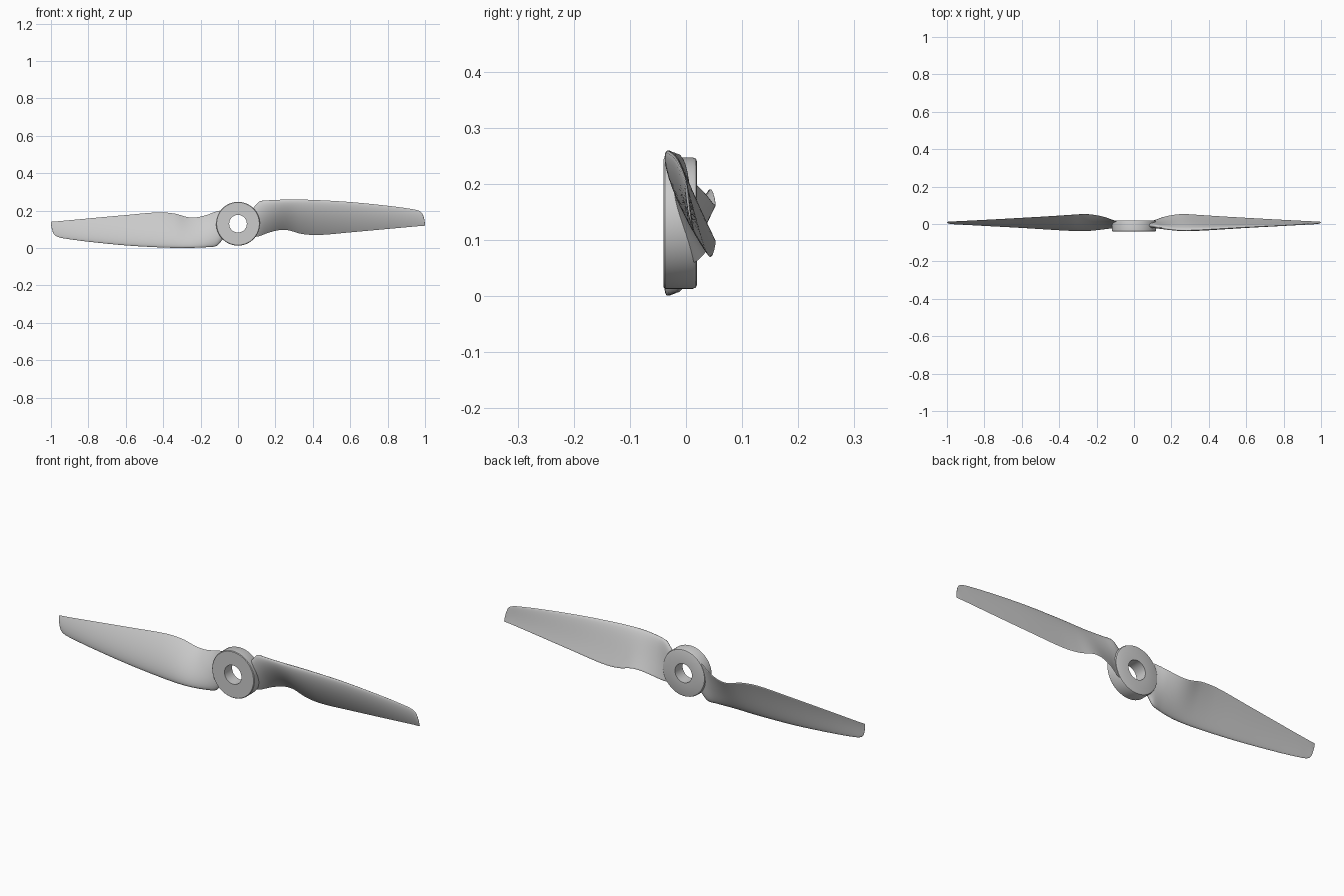
import bpy, bmesh, math
from mathutils import Vector, Matrix

if "Cube" in bpy.data.objects:
    bpy.data.objects.remove(bpy.data.objects["Cube"])

CZ = 0.13  # height of the spin axis

# Blade stations: x, leading edge y, z, trailing edge y, z, thickness ratio
STATIONS = [
    (0.070, -0.006, 0.200, 0.012, 0.062, 0.16),
    (0.090, -0.008, 0.224, 0.014, 0.060, 0.16),
    (0.115, -0.012, 0.249, 0.022, 0.064, 0.15),
    (0.160, -0.022, 0.255, 0.038, 0.081, 0.15),
    (0.220, -0.031, 0.258, 0.050, 0.096, 0.15),
    (0.270, -0.034, 0.259, 0.053, 0.095, 0.15),
    (0.340, -0.032, 0.259, 0.049, 0.076, 0.14),
    (0.430, -0.027, 0.256, 0.043, 0.070, 0.125),
    (0.600, -0.017, 0.246, 0.033, 0.084, 0.11),
    (0.800, -0.007, 0.226, 0.022, 0.102, 0.095),
    (0.920, -0.001, 0.210, 0.016, 0.113, 0.08),
    (0.965, 0.001, 0.200, 0.014, 0.117, 0.07),
    (0.985, 0.003, 0.185, 0.013, 0.118, 0.07),
    (0.995, 0.006, 0.158, 0.012, 0.119, 0.07),
    (1.000, 0.010, 0.130, 0.012, 0.120, 0.07),
]


def slope(i, k):
    a, b = STATIONS[max(i - 1, 0)], STATIONS[min(i + 1, len(STATIONS) - 1)]
    return (b[k] - a[k]) / (b[0] - a[0])


def sample(i, f):
    """Smooth cubic between station i and i + 1."""
    a, b = STATIONS[i], STATIONS[i + 1]
    h = b[0] - a[0]
    out = [a[0] + f * h]
    for k in range(1, 6):
        out.append((2*f**3 - 3*f*f + 1) * a[k] + (f**3 - 2*f*f + f) * h * slope(i, k)
                   + (3*f*f - 2*f**3) * b[k] + (f**3 - f*f) * h * slope(i + 1, k))
    return out


def airfoil(n=16):
    """Unit section (chord position, thickness, camber), round nose, thin tail."""
    pts = []
    for j in range(2 * n):
        a = math.pi * j / n
        c = (1 + math.cos(a)) / 2
        t = 5 * (0.2969 * math.sqrt(c) - 0.126 * c - 0.3516 * c**2
                 + 0.2843 * c**3 - 0.1015 * c**4) + 0.02 * c
        pts.append((c, t if j < n else -t, 0.14 * c * (1 - c)))
    return pts


def finish(bm, name, angle):
    bmesh.ops.recalc_face_normals(bm, faces=bm.faces)
    me = bpy.data.meshes.new(name)
    bm.to_mesh(me)
    bm.free()
    ob = bpy.data.objects.new(name, me)
    bpy.context.collection.objects.link(ob)
    bpy.ops.object.select_all(action='DESELECT')
    ob.select_set(True)
    bpy.context.view_layer.objects.active = ob
    bpy.ops.object.shade_smooth_by_angle(angle=math.radians(angle))
    return ob


def make_blade(name, turn):
    bm = bmesh.new()
    rows = [sample(i, s / 5) for i in range(len(STATIONS) - 1) for s in range(5)]
    rows.append(list(STATIONS[-1]))
    section, rings = airfoil(), []
    for x, ly, lz, ty, tz, thick in rows:
        le, te = Vector((x, ly, lz)), Vector((x, ty, tz))
        chord = te - le
        normal = Vector((0, chord.z, -chord.y))  # towards the front, chord-length
        rings.append([bm.verts.new(le + chord * c + normal * (t * thick + m))
                      for c, t, m in section])
    for r0, r1 in zip(rings, rings[1:]):
        for j in range(len(r0)):
            k = (j + 1) % len(r0)
            bm.faces.new((r0[j], r0[k], r1[k], r1[j]))
    bm.faces.new(rings[0])
    bm.faces.new(rings[-1])
    pivot = Matrix.Translation((0, 0, CZ))
    bm.transform(pivot @ Matrix.Rotation(turn, 4, 'Y') @ pivot.inverted())
    return finish(bm, name, 50)


def make_hub():
    # Ring profile (radius, y) turned about the spin axis
    profile = [(0.047, -0.04), (0.114, -0.04), (0.117, -0.037), (0.117, 0.012),
               (0.1147, 0.0177), (0.109, 0.02), (0.047, 0.02)]
    bm = bmesh.new()
    n = 72
    rings = [[bm.verts.new((r * math.cos(2*math.pi*i/n), y, CZ + r * math.sin(2*math.pi*i/n)))
              for r, y in profile] for i in range(n)]
    for i in range(n):
        a, b = rings[i], rings[(i + 1) % n]
        for j in range(len(profile)):
            k = (j + 1) % len(profile)
            bm.faces.new((a[j], a[k], b[k], b[j]))
    return finish(bm, "hub", 30)


make_hub()
make_blade("blade_right", 0)
make_blade("blade_left", math.pi)
